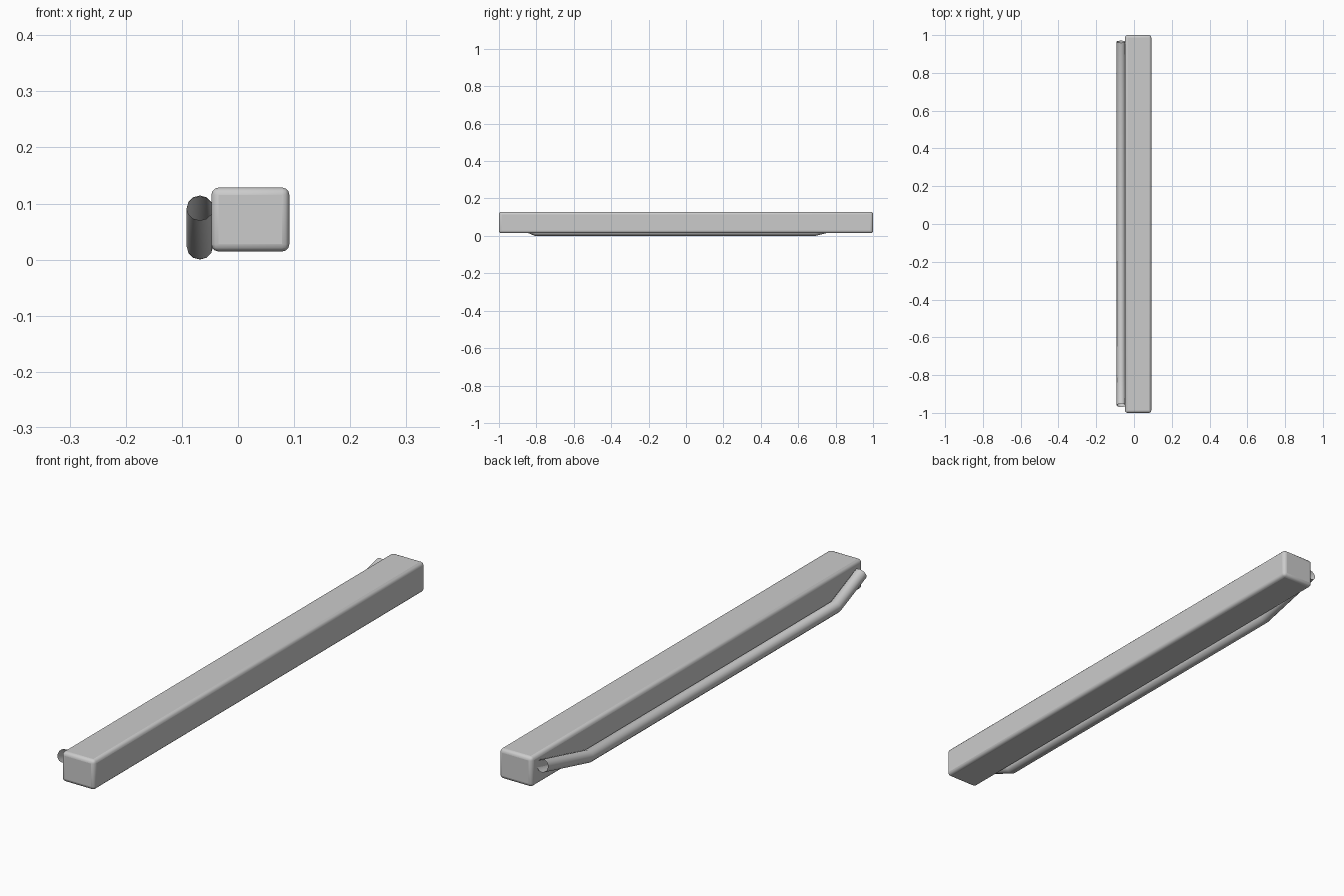
import bpy

if "Cube" in bpy.data.objects:
    bpy.data.objects.remove(bpy.data.objects["Cube"])

grey = bpy.data.materials.new("light grey")
grey.diffuse_color = (0.6, 0.6, 0.6, 1)
grey.use_nodes = True
grey.node_tree.nodes["Principled BSDF"].inputs["Base Color"].default_value = grey.diffuse_color


def finish(ob, name, angle):
    ob.name = name
    ob.data.materials.clear()
    ob.data.materials.append(grey)
    bpy.ops.object.select_all(action='DESELECT')
    ob.select_set(True)
    bpy.context.view_layer.objects.active = ob
    bpy.ops.object.shade_smooth_by_angle(angle=angle)


# Main beam: long box with rounded edges
bpy.ops.mesh.primitive_cube_add(size=1, location=(0.022, 0, 0.0715))
beam = bpy.context.object
beam.scale = (0.139, 2.0, 0.114)
bpy.ops.object.transform_apply(location=False, rotation=False, scale=True)
bevel = beam.modifiers.new("rounded edges", 'BEVEL')
bevel.width = 0.013
bevel.segments = 3
finish(beam, "beam", 0.6)

# Side tube: open-ended pipe, bent up at both ends
path = [(-0.068, -0.96, 0.0915), (-0.068, -0.805, 0.0235),
        (-0.068, 0.69, 0.0235), (-0.068, 0.965, 0.0915)]
curve = bpy.data.curves.new("tube path", 'CURVE')
curve.dimensions = '3D'
curve.bevel_depth = 0.0235
curve.bevel_resolution = 4
curve.use_fill_caps = False
spline = curve.splines.new('POLY')
spline.points.add(len(path) - 1)
for point, co in zip(spline.points, path):
    point.co = (*co, 1)
tube = bpy.data.objects.new("side_tube", curve)
bpy.context.collection.objects.link(tube)
bpy.ops.object.select_all(action='DESELECT')
tube.select_set(True)
bpy.context.view_layer.objects.active = tube
bpy.ops.object.convert(target='MESH')
finish(bpy.context.object, "side_tube", 0.7)
